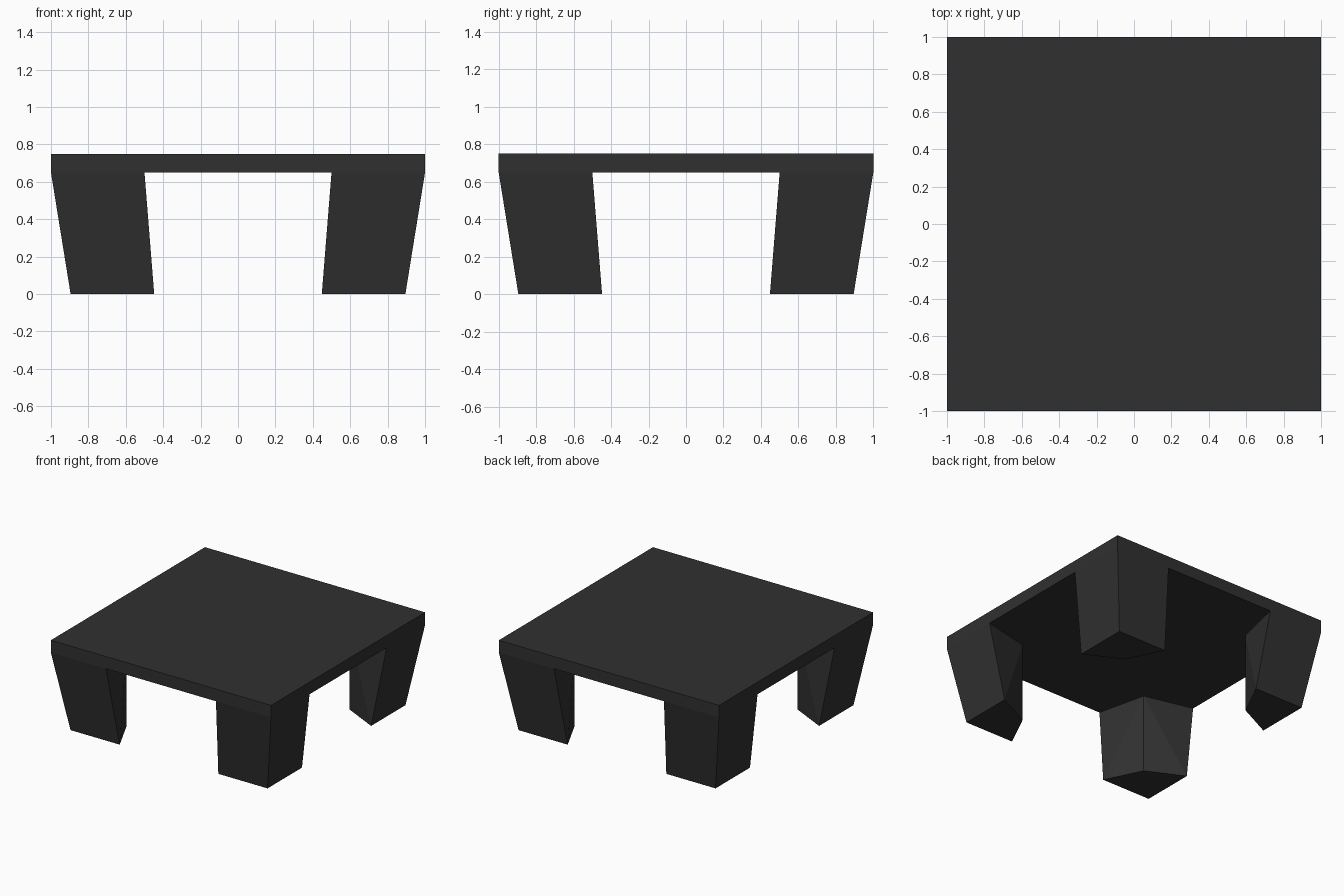
import bpy, bmesh

if "Cube" in bpy.data.objects:
    bpy.data.objects.remove(bpy.data.objects["Cube"])

mat = bpy.data.materials.new("charcoal")
mat.diffuse_color = (0.03, 0.03, 0.03, 1)
mat.use_nodes = True
mat.node_tree.nodes["Principled BSDF"].inputs["Base Color"].default_value = mat.diffuse_color


def finish(bm, name):
    bmesh.ops.recalc_face_normals(bm, faces=bm.faces)
    me = bpy.data.meshes.new(name)
    bm.to_mesh(me)
    bm.free()
    me.materials.append(mat)
    ob = bpy.data.objects.new(name, me)
    bpy.context.collection.objects.link(ob)
    return ob


# Table top: thin square slab
bm = bmesh.new()
bmesh.ops.create_cube(bm, size=1)
for v in bm.verts:
    v.co.x *= 2
    v.co.y *= 2
    v.co.z = 0.70 + v.co.z * 0.10
finish(bm, "table_top")


def leg(name, sx, sy):
    """Tapered kite-section leg in the corner given by the signs."""
    def ring(bm, outer, side, inner, z):
        pts = [(outer, outer), (side, outer), (inner, inner), (outer, side)]
        return [bm.verts.new((sx * x, sy * y, z)) for x, y in pts]

    bm = bmesh.new()
    b = ring(bm, 0.895, 0.448, 0.595, 0)
    t = ring(bm, 1.0, 0.5, 0.595, 0.65)
    bm.faces.new(b)
    bm.faces.new(t)
    # flat outer faces
    bm.faces.new((b[0], b[1], t[1], t[0]))
    bm.faces.new((b[3], b[0], t[0], t[3]))
    # twisted inner faces, creased from inner top to side bottom
    for i in (1, 3):
        bm.faces.new((b[i], b[2], t[2]))
        bm.faces.new((b[i], t[2], t[i]))
    finish(bm, name)


# Four corner legs
for sy, row in ((-1, "front"), (1, "back")):
    for sx, side in ((-1, "left"), (1, "right")):
        leg(f"{row}_{side}_leg", sx, sy)
